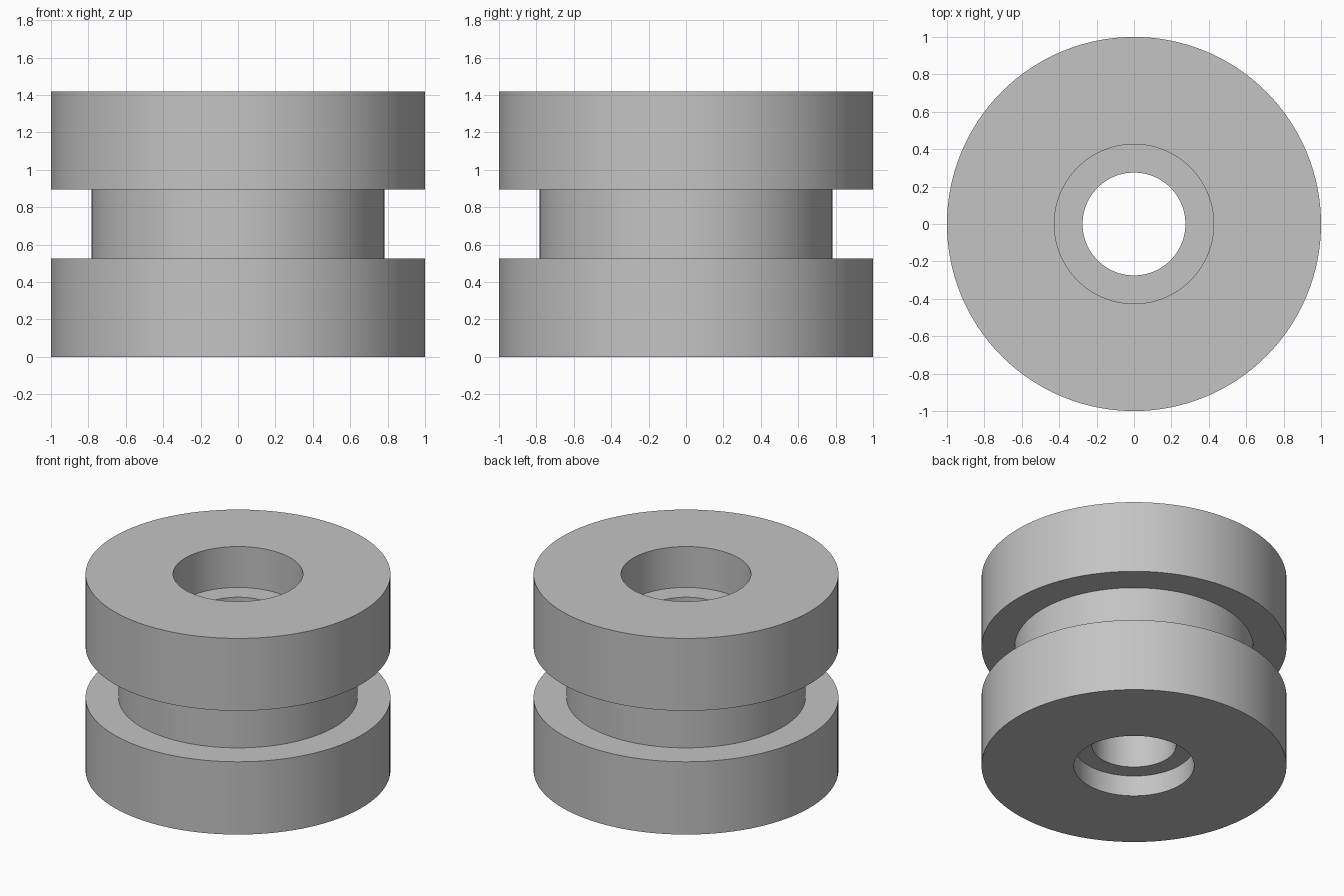
import bpy
import bmesh
import math

cube = bpy.data.objects.get("Cube")
if cube:
    bpy.data.objects.remove(cube, do_unlink=True)

SEGMENTS = 128

# Plain grey metal
grey = bpy.data.materials.new("grey_metal")
grey.use_nodes = True
colour = (0.55, 0.55, 0.55, 1.0)
grey.diffuse_color = colour
grey.node_tree.nodes["Principled BSDF"].inputs["Base Color"].default_value = colour


def lathe(name, profile):
    """Revolve a closed (radius, height) profile around the z axis."""
    bm = bmesh.new()
    verts = [bm.verts.new((r, 0, z)) for r, z in profile]
    edges = [bm.edges.new((a, b)) for a, b in zip(verts, verts[1:] + verts[:1])]
    bmesh.ops.spin(bm, geom=verts + edges, axis=(0, 0, 1), cent=(0, 0, 0),
                   angle=math.tau, steps=SEGMENTS, use_merge=True)
    bmesh.ops.remove_doubles(bm, verts=bm.verts, dist=0.0001)
    bmesh.ops.recalc_face_normals(bm, faces=bm.faces)
    mesh = bpy.data.meshes.new(name)
    bm.to_mesh(mesh)
    bm.free()
    mesh.materials.append(grey)
    obj = bpy.data.objects.new(name, mesh)
    bpy.context.collection.objects.link(obj)
    bpy.ops.object.select_all(action="DESELECT")
    obj.select_set(True)
    bpy.context.view_layer.objects.active = obj
    bpy.ops.object.shade_smooth_by_angle(angle=math.radians(30))
    return obj


# Outer radii and heights
rim, groove = 1.0, 0.784
top, groove_top, groove_bottom = 1.42, 0.896, 0.527
# Through hole with a wide recess above and a shallow one below
bore, top_recess, bottom_recess = 0.275, 0.426, 0.394
top_floor, bottom_ceiling = top - 0.296, 0.15

lathe("grooved_bushing", [
    (bottom_recess, 0), (rim, 0),
    (rim, groove_bottom), (groove, groove_bottom),
    (groove, groove_top), (rim, groove_top),
    (rim, top), (top_recess, top),
    (top_recess, top_floor), (bore, top_floor),
    (bore, bottom_ceiling), (bottom_recess, bottom_ceiling),
])
